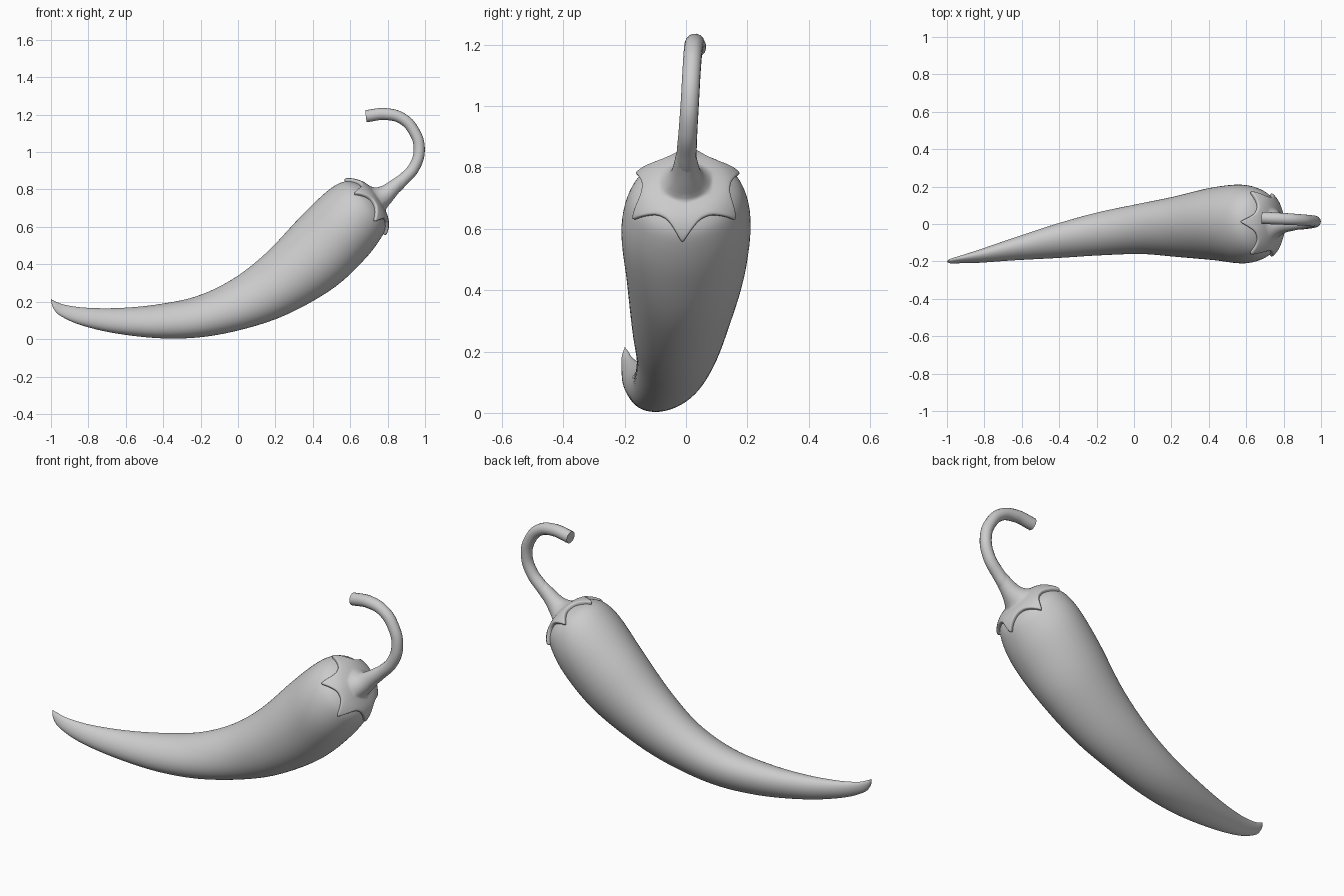
import bpy, bmesh, math
from mathutils import Vector

if "Cube" in bpy.data.objects:
    bpy.data.objects.remove(bpy.data.objects["Cube"])

# Body sections: top x, top z, bottom x, bottom z, centre y, half width
SECTIONS = [
    (-1.0, .215, -1.0, .205, -.2, 0),
    (-.98, .203, -.987, .165, -.198, .011),
    (-.92, .182, -.95, .125, -.19, .018),
    (-.8, .167, -.84, .075, -.17, .035),
    (-.62, .167, -.65, .03, -.132, .06),
    (-.42, .187, -.40, .004, -.09, .09),
    (-.22, .23, -.16, .015, -.053, .113),
    (-.03, .32, .09, .07, -.027, .132),
    (.15, .46, .30, .15, -.015, .16),
    (.33, .65, .52, .28, 0, .193),
    (.47, .785, .68, .43, 0, .21),
    (.56, .84, .77, .55, 0, .187),
    (.64, .835, .79, .62, 0, .14),
    (.70, .80, .77, .69, 0, .075),
    (.75, .755, .75, .755, 0, 0),
]
LAST = len(SECTIONS) - 1


def section(t):
    i = min(int(t), LAST - 1)
    f = t - i
    a, b, c, d = (SECTIONS[max(0, min(LAST, i + k))] for k in (-1, 0, 1, 2))
    return [q + .5 * f * (r - p + f * (2 * p - 5 * q + 4 * r - s + f * (3 * (q - r) + s - p)))
            for p, q, r, s in zip(a, b, c, d)]


def surface(t, a):
    tx, tz, bx, bz, y, w = section(t)
    skew = .02 * math.sin(math.pi * t / LAST)
    c, s = math.cos(a), math.sin(a)
    return Vector(((tx + bx) / 2 + (tx - bx) / 2 * c,
                   y + skew * c + w * s,
                   (tz + bz) / 2 + (tz - bz) / 2 * c))


def raised(t, a, h):
    e = .01
    n = (surface(t, a + e) - surface(t, a - e)).cross(surface(t + e, a) - surface(t - e, a)).normalized()
    p = surface(t, a)
    tx, tz, bx, bz, y, w = section(t)
    if n.dot(p - Vector(((tx + bx) / 2, y, (tz + bz) / 2))) < 0:
        n.negate()
    return p + n * h


def loft(name, rings):
    bm = bmesh.new()
    rows = [[bm.verts.new(p) for p in ring] for ring in rings]
    n = len(rows[0])
    for r0, r1 in zip(rows, rows[1:]):
        for j in range(n):
            bm.faces.new((r0[j], r0[(j + 1) % n], r1[(j + 1) % n], r1[j]))
    bmesh.ops.remove_doubles(bm, verts=bm.verts, dist=.0003)
    bmesh.ops.recalc_face_normals(bm, faces=bm.faces)
    for f in bm.faces:
        f.smooth = True
    me = bpy.data.meshes.new(name)
    bm.to_mesh(me)
    bm.free()
    ob = bpy.data.objects.new(name, me)
    bpy.context.collection.objects.link(ob)
    return ob


def angles(n):
    return [2 * math.pi * j / n for j in range(n)]


# Pepper body
STEP = 6
loft("pepper_body", [[surface(i / STEP, a) for a in angles(64)] for i in range(LAST * STEP + 1)])


# Six-pointed calyx hugging the shoulder, flaring into the stem
def edge(a):
    return 12.05 - .98 * (1 - abs(math.sin(3 * a))) ** 1.3


ring_angles = angles(120)
rings = [[raised(edge(a) + dt, a, h) for a in ring_angles]
         for dt, h in ((.04, -.012), (-.01, .004), (0, .013), (.06, .018))]
for k in range(1, 9):
    f = k / 8
    rings.append([raised((edge(a) + .06) * (1 - f) + 13 * f, a, .018) for a in ring_angles])
for x, z, r in ((.785, .77, .052), (.82, .80, .041), (.86, .836, .034), (.89, .866, .026)):
    rings.append([Vector((x - .707 * r * math.cos(a), r * math.sin(a), z + .707 * r * math.cos(a)))
                  for a in ring_angles])
calyx = loft("calyx", rings)
mod = calyx.modifiers.new("smooth", 'SUBSURF')
mod.levels = mod.render_levels = 1

# Hooked stem
path = [(.79, 0, .77, 1.2), (.875, .002, .845, 1.02), (.945, .007, .925, .95), (.969, .013, 1.02, .93),
        (.942, .018, 1.11, .93), (.88, .023, 1.178, .95), (.79, .028, 1.203, 1), (.685, .033, 1.192, 1.03)]
cu = bpy.data.curves.new("stem", 'CURVE')
cu.dimensions = '3D'
cu.bevel_depth = .032
cu.bevel_resolution = 6
cu.use_fill_caps = True
sp = cu.splines.new('BEZIER')
sp.bezier_points.add(len(path) - 1)
for bp, (x, y, z, r) in zip(sp.bezier_points, path):
    bp.co = (x, y, z)
    bp.radius = r
    bp.handle_left_type = bp.handle_right_type = 'AUTO'
bpy.context.collection.objects.link(bpy.data.objects.new("stem", cu))
